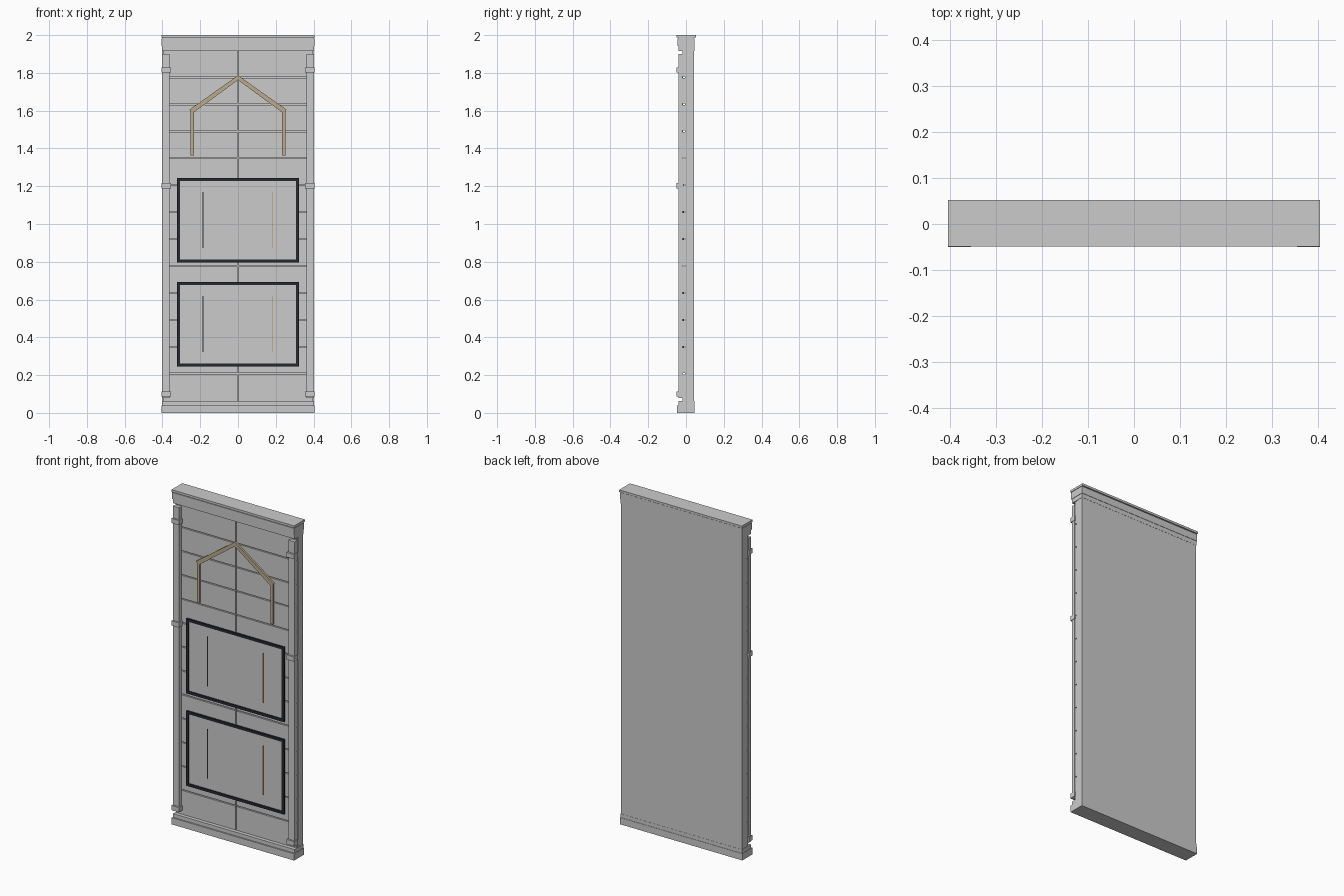
import bpy, math
from mathutils import Vector

if "Cube" in bpy.data.objects:
    bpy.data.objects.remove(bpy.data.objects["Cube"])


def mat(name, col):
    m = bpy.data.materials.new(name)
    m.diffuse_color = (*col, 1)
    m.use_nodes = True
    m.node_tree.nodes["Principled BSDF"].inputs["Base Color"].default_value = m.diffuse_color
    return m


DARK = mat("dark_trim", (0.02, 0.022, 0.03))
AMBER = mat("amber", (0.55, 0.27, 0.06))
TAN = mat("tan", (0.5, 0.4, 0.27))


def box(name, x, y, z, m=None):
    """Box from (min, max) ranges on each axis."""
    bpy.ops.mesh.primitive_cube_add(size=1)
    o = bpy.context.object
    o.name = name
    r = (x, y, z)
    o.location = [(a + b) / 2 for a, b in r]
    o.scale = [b - a for a, b in r]
    if m:
        o.data.materials.append(m)
    return o


def prism(name, pts, y, m=None):
    """Extrude an (x, z) outline between two y values."""
    n = len(pts)
    v = [(p[0], yy, p[1]) for yy in y for p in pts]
    f = [tuple(range(n)), tuple(range(2 * n - 1, n - 1, -1))]
    f += [(i, i + n, (i + 1) % n + n, (i + 1) % n) for i in range(n)]
    me = bpy.data.meshes.new(name)
    me.from_pydata(v, [], f)
    me.update()
    o = bpy.data.objects.new(name, me)
    bpy.context.collection.objects.link(o)
    if m:
        me.materials.append(m)
    return o


# backing slab
box("back_slab", (-0.40, 0.40), (-0.006, 0.043), (0.02, 1.985))

# cladding planks separated by thin grooves, split down the middle
seams = [0.04] + [0.207 + 0.1427 * i for i in range(12)] + [1.93]
g = 0.003
for lo, hi in zip(seams, seams[1:]):
    for x in ((-0.398, -g), (g, 0.398)):
        box("plank", x, (-0.018, -0.006), (lo + g, hi - g))

# plinth and cornice
box("plinth", (-0.405, 0.405), (-0.048, 0.046), (0, 0.04))
box("plinth_step", (-0.402, 0.402), (-0.04, 0.044), (0.04, 0.062))
box("cornice_lower", (-0.402, 0.402), (-0.04, 0.044), (1.917, 1.943))
box("cornice_middle", (-0.404, 0.404), (-0.046, 0.046), (1.943, 1.983))
box("cornice_cap", (-0.405, 0.405), (-0.049, 0.052), (1.987, 2.0))
box("cornice_neck", (-0.402, 0.402), (-0.04, 0.043), (1.983, 1.987))

# corner posts with clamps
for s in (-1, 1):
    box("post", sorted((s * 0.362, s * 0.402)), (-0.040, -0.018), (0.08, 1.90))
    for z in (0.1, 1.203, 1.815):
        box("post_clamp", sorted((s * 0.355, s * 0.405)), (-0.05, -0.014), (z - 0.014, z + 0.014))

# framed window panels
for z0 in (0.245, 0.797):
    z1 = z0 + 0.447
    X, w = 0.323, 0.016
    box("window_panel", (-X + w, X - w), (-0.022, -0.01), (z0 + w, z1 - w))
    for z in ((z0, z0 + w), (z1 - w, z1)):
        box("window_frame_rail", (-X, X), (-0.028, -0.01), z, DARK)
    for x in ((-X, -X + w), (X - w, X)):
        box("window_frame_side", x, (-0.028, -0.01), (z0 + w, z1 - w), DARK)
    # fine vertical accents
    box("accent_left", (-0.187, -0.183), (-0.024, -0.02), (z0 + 0.077, z0 + 0.373), DARK)
    box("accent_right", (0.179, 0.183), (-0.024, -0.02), (z0 + 0.077, z0 + 0.373), AMBER)

# gable emblem: sloped arms, legs
for s in (-1, 1):
    prism("gable_arm", [(0, 1.787), (s * 0.257, 1.605), (s * 0.242, 1.585), (0, 1.762)],
          (-0.030, -0.016), TAN)
    box("gable_leg", sorted((s * 0.234, s * 0.252)), (-0.029, -0.016), (1.362, 1.6), TAN)
